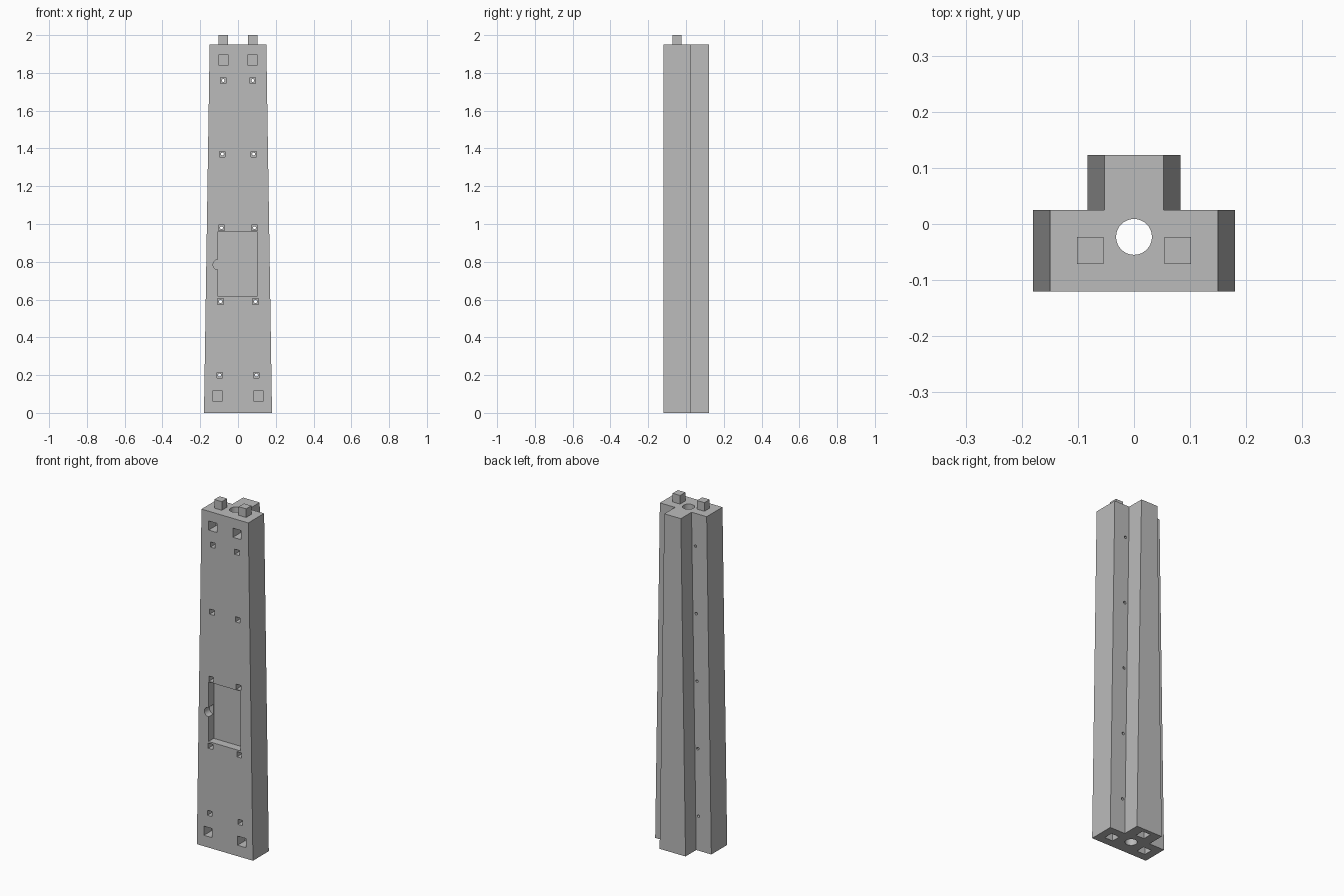
import bpy
import bmesh
from math import pi
from mathutils import Matrix, Vector

default = bpy.data.objects.get("Cube")
if default:
    bpy.data.objects.remove(default, do_unlink=True)

grey = bpy.data.materials.new("plain grey")
grey.use_nodes = True
grey.diffuse_color = (0.5, 0.5, 0.5, 1)
grey.node_tree.nodes["Principled BSDF"].inputs["Base Color"].default_value = (0.5, 0.5, 0.5, 1)

FRONT, STEP, BACK = -0.12, 0.025, 0.123
TOP = 1.95


def make_object(name, bm):
    bmesh.ops.recalc_face_normals(bm, faces=bm.faces)
    mesh = bpy.data.meshes.new(name)
    bm.to_mesh(mesh)
    bm.free()
    mesh.materials.append(grey)
    obj = bpy.data.objects.new(name, mesh)
    bpy.context.collection.objects.link(obj)
    return obj


def add_box(bm, x, y, z):
    """Box from (low, high) ranges."""
    low, high = map(Vector, zip(x, y, z))
    matrix = Matrix.Translation((low + high) / 2) @ Matrix.Diagonal((*(high - low), 1))
    bmesh.ops.create_cube(bm, size=1, matrix=matrix)


def add_rod(bm, centre, radius, length, sides, along_y=False):
    turn = Matrix.Rotation(pi / 2, 4, "X") if along_y else Matrix()
    bmesh.ops.create_cone(bm, cap_ends=True, segments=sides, radius1=radius, radius2=radius,
                          depth=length, matrix=Matrix.Translation(centre) @ turn)


def around(centre, size):
    return centre - size / 2, centre + size / 2


def cut(target, bm):
    cutter = make_object("cutter", bm)
    cutter.hide_render = True
    mod = target.modifiers.new("cut", "BOOLEAN")
    mod.operation = "DIFFERENCE"
    mod.solver = "EXACT"
    mod.object = cutter
    bpy.context.view_layer.objects.active = target
    bpy.ops.object.modifier_apply(modifier=mod.name)
    bpy.data.objects.remove(cutter, do_unlink=True)


# Tapered T-section column
bm = bmesh.new()
rings = []
for z, wide, narrow in ((0, 0.18, 0.083), (TOP, 0.15, 0.053)):
    half = [(wide, FRONT), (wide, STEP), (narrow, STEP), (narrow, BACK)]
    outline = half + [(-x, y) for x, y in reversed(half)]
    rings.append([bm.verts.new((x, y, z)) for x, y in outline])
for ring in rings:
    bm.faces.new(ring)
for i in range(len(rings[0])):
    j = (i + 1) % len(rings[0])
    bm.faces.new((rings[0][i], rings[0][j], rings[1][j], rings[1][i]))
column = make_object("column", bm)

# Square pockets: front panel, front windows, screw recesses, bottom sockets
screw_heights = [0.2 + 0.39 * i for i in range(5)]
screw_spots = [(side * (0.1 - 0.0125 * z), z) for z in screw_heights for side in (-1, 1)]
bm = bmesh.new()
add_box(bm, (-0.105, 0.1), (FRONT - 0.05, FRONT + 0.048), (0.615, 0.96))
for side in (-1, 1):
    for x, z in ((0.108, 0.09), (0.078, 1.867)):
        add_box(bm, around(side * x, 0.053), (FRONT - 0.05, FRONT + 0.07), around(z, 0.053))
for x, z in screw_spots:
    add_box(bm, around(x, 0.03), (FRONT - 0.05, FRONT + 0.04), around(z, 0.03))
for x, y in ((-0.108, -0.047), (0.108, -0.047), (0, 0.074)):
    add_box(bm, around(x, 0.053), around(y, 0.053), (-0.05, 0.055))
cut(column, bm)

# Round cuts: central bore, screw holes, finger notch beside the panel
bm = bmesh.new()
add_rod(bm, (0, -0.023, TOP / 2), 0.032, 2.2, 32)
for x, z in screw_spots:
    add_rod(bm, (x, 0, z), 0.008, 0.17, 12, along_y=True)
add_rod(bm, (-0.105, FRONT, 0.785), 0.027, 0.09, 20, along_y=True)
cut(column, bm)

# Locating pegs on top
for side, name in ((1, "left_peg"), (-1, "right_peg")):
    bm = bmesh.new()
    add_box(bm, around(side * 0.078, 0.048), (-0.071, -0.023), (TOP - 0.005, 2))
    make_object(name, bm)

# Smooth the bore walls while keeping edges crisp
bpy.ops.object.select_all(action="DESELECT")
column.select_set(True)
bpy.context.view_layer.objects.active = column
bpy.ops.object.shade_smooth_by_angle(angle=pi / 6)
